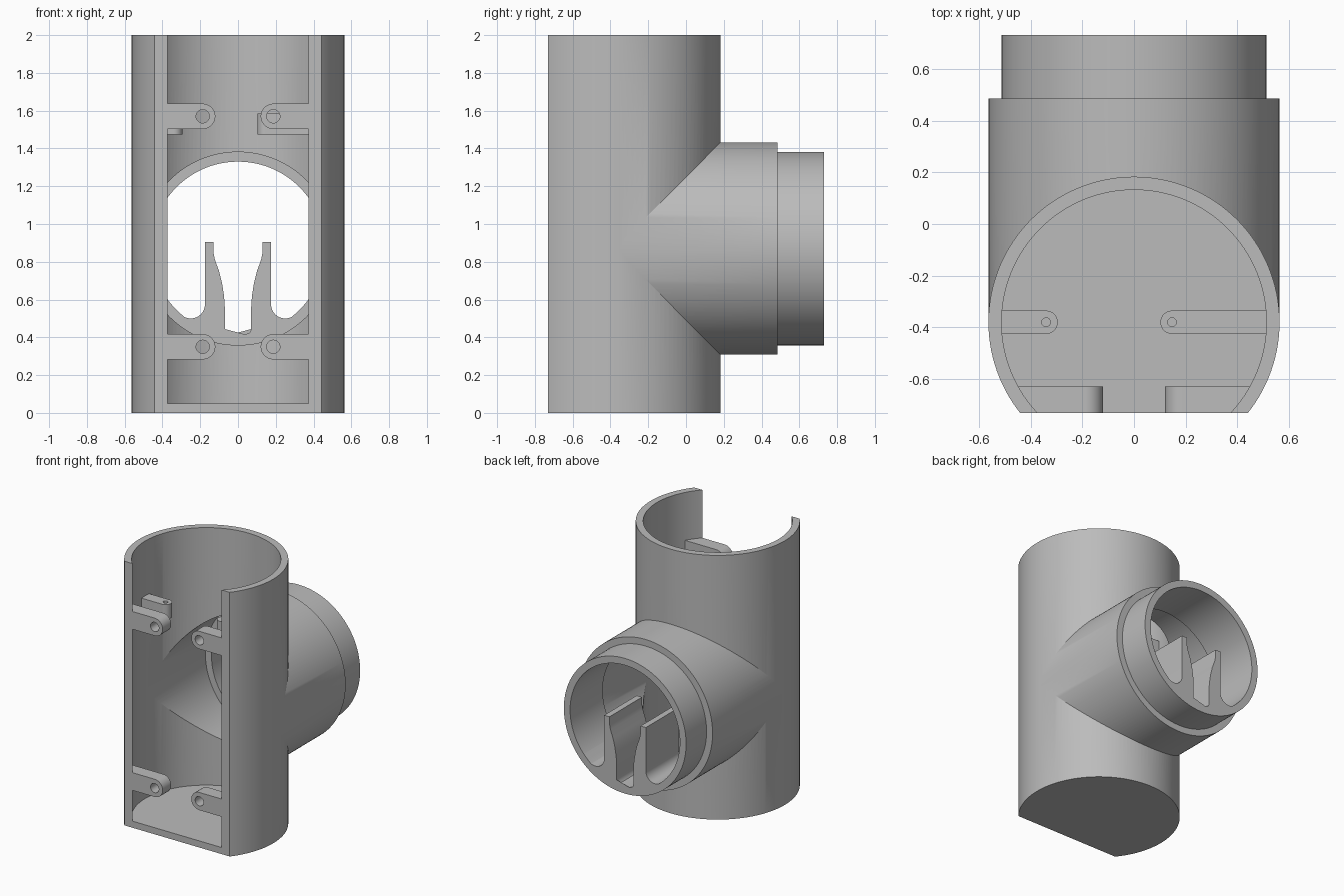
import bpy, bmesh, math
from mathutils import Matrix, Vector

cube = bpy.data.objects.get("Cube")
if cube:
    bpy.data.objects.remove(cube)

grey = bpy.data.materials.new("plain grey")
grey.use_nodes = True
COLOR = (0.5, 0.5, 0.5, 1)
grey.diffuse_color = COLOR
grey.node_tree.nodes["Principled BSDF"].inputs["Base Color"].default_value = COLOR

YC, ZC = -0.38, 0.87          # pipe axis and branch axis
FRONT, BACK, STEP = -0.73, 0.73, 0.34
BORE = 0.512


def make(name, bm):
    bmesh.ops.recalc_face_normals(bm, faces=bm.faces)
    mesh = bpy.data.meshes.new(name)
    bm.to_mesh(mesh)
    bm.free()
    mesh.materials.append(grey)
    ob = bpy.data.objects.new(name, mesh)
    bpy.context.collection.objects.link(ob)
    return ob


def cylinder(name, r, start, end, axis, center, seg=128):
    """Cylinder along z (center = x, y) or along y (center = x, z)."""
    bm = bmesh.new()
    bmesh.ops.create_cone(bm, cap_ends=True, segments=seg, radius1=r, radius2=r, depth=end - start)
    mid = (start + end) / 2
    if axis == "y":
        bm.transform(Matrix.Rotation(math.pi / 2, 4, "X"))
        bm.transform(Matrix.Translation((center[0], mid, center[1])))
    else:
        bm.transform(Matrix.Translation((center[0], center[1], mid)))
    return make(name, bm)


def prism(name, points, start, end, axis):
    """Outline extruded along y (points = x, z) or along z (points = x, y)."""
    bm = bmesh.new()
    if axis == "y":
        verts = [bm.verts.new((a, start, b)) for a, b in points]
        step = Vector((0, end - start, 0))
    else:
        verts = [bm.verts.new((a, b, start)) for a, b in points]
        step = Vector((0, 0, end - start))
    face = bm.faces.new(verts)
    ext = bmesh.ops.extrude_face_region(bm, geom=[face])["geom"]
    bmesh.ops.translate(bm, vec=step, verts=[g for g in ext if isinstance(g, bmesh.types.BMVert)])
    return make(name, bm)


def combine(ob, other, operation):
    mod = ob.modifiers.new("combine", "BOOLEAN")
    mod.operation, mod.object, mod.solver = operation, other, "EXACT"
    bpy.context.view_layer.objects.active = ob
    bpy.ops.object.modifier_apply(modifier=mod.name)
    bpy.data.objects.remove(other)


def smooth(ob):
    bpy.ops.object.select_all(action="DESELECT")
    ob.select_set(True)
    bpy.context.view_layer.objects.active = ob
    bpy.ops.object.shade_smooth_by_angle(angle=math.radians(25))


def arc(cx, cy, r, a0, a1, n=16):
    angles = [math.radians(a0 + (a1 - a0) * i / n) for i in range(n + 1)]
    return [(cx + r * math.cos(a), cy + r * math.sin(a)) for a in angles]


# Tee pipe: upright tube, side branch and narrower spigot
pipe = cylinder("tee_pipe", 0.563, 0, 2, "z", (0, YC))
combine(pipe, cylinder("branch", 0.562, YC, 0.485, "y", (0, ZC)), "UNION")
combine(pipe, cylinder("spigot", BORE, 0.3, BACK, "y", (0, ZC)), "UNION")
# Bores, leaving the floor closed
combine(pipe, cylinder("main_bore", BORE, 0.05, 2.2, "z", (0, YC)), "DIFFERENCE")
combine(pipe, cylinder("branch_bore", 0.511, YC, STEP, "y", (0, ZC)), "DIFFERENCE")
combine(pipe, cylinder("spigot_bore", 0.46, 0, 1, "y", (0, ZC)), "DIFFERENCE")
# Flat open front
combine(pipe, prism("front_cut", [(-1, -2), (1, -2), (1, FRONT), (-1, FRONT)], -1, 3, "z"), "DIFFERENCE")
smooth(pipe)

# Two-pronged fork filling the bottom of the spigot
half = arc(0, 0.455, 0.07, -90, 0, 12)
half += [(0.07, 0.56), (0.074, 0.62), (0.085, 0.69), (0.1, 0.75), (0.122, 0.81),
         (0.13, 0.85), (0.13, 0.905), (0.175, 0.905)]
half += arc(0.25, 0.575, 0.075, 180, 310, 18)
half += arc(0, ZC, 0.462, -38, -90, 24)
outline = half + [(-x, z) for x, z in reversed(half[1:-1])]
smooth(prism("retaining_fork", outline, STEP, BACK, "y"))

for side, label in ((1, "left"), (-1, "right")):
    # Front screw lugs, reaching back into the curved wall
    for z, level in ((0.35, "lower"), (1.57, "upper")):
        r = 0.067
        pts = [(0.5, z - r)] + arc(0.187, z, r, 270, 90, 24) + [(0.5, z + r)]
        lug = prism(f"{level}_{label}_lug", [(side * x, y) for x, y in pts], FRONT, -0.628, "y")
        for v in lug.data.vertices:
            if abs(v.co.x) > 0.4:
                v.co.x = side * math.sqrt(0.53 ** 2 - (v.co.y - YC) ** 2)
        combine(lug, cylinder("lug_hole", 0.035, -1, 0, "y", (side * 0.187, z), 32), "DIFFERENCE")
        smooth(lug)

    # Inner tabs with small upright holes
    tip = 0.147 if side > 0 else 0.34
    r = 0.045
    pts = [(0.53, YC - r)] + arc(tip, YC, r, 270, 90, 24) + [(0.53, YC + r)]
    tab = prism(f"{label}_inner_tab", [(side * x, y) for x, y in pts], 1.475, 1.585, "z")
    combine(tab, cylinder("tab_hole", 0.017, 1, 2, "z", (side * tip, YC), 32), "DIFFERENCE")
    smooth(tab)
